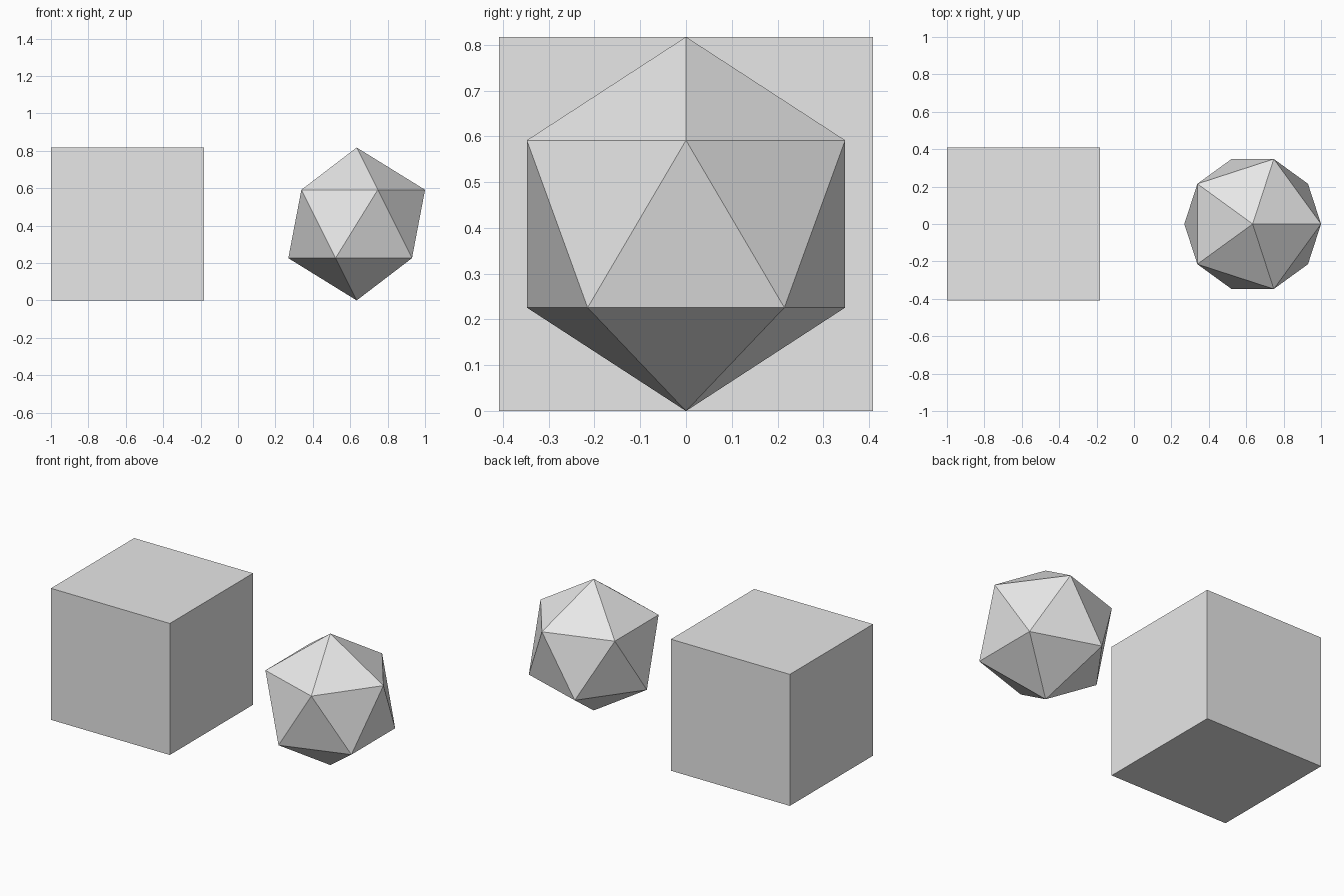
import bpy

default_cube = bpy.data.objects.get("Cube")
if default_cube:
    bpy.data.objects.remove(default_cube, do_unlink=True)

RADIUS = 0.40863        # half the height of both solids
CUBE_X = RADIUS - 1     # cube's outer face sits at x = -1
SPACING = 3 * RADIUS    # distance between the two centres

# Single light grey material
grey = bpy.data.materials.new("light_grey")
grey.use_nodes = True
colour = (0.8, 0.8, 0.8, 1)
grey.diffuse_color = colour
for node in grey.node_tree.nodes:
    if node.type == "BSDF_PRINCIPLED":
        node.inputs["Base Color"].default_value = colour


def finish(name):
    obj = bpy.context.object
    obj.name = obj.data.name = name
    obj.data.materials.append(grey)
    bpy.ops.object.shade_flat()


# Cube block
bpy.ops.mesh.primitive_cube_add(size=2 * RADIUS, location=(CUBE_X, 0, RADIUS))
finish("cube_block")

# Twenty-sided ball
bpy.ops.mesh.primitive_ico_sphere_add(
    subdivisions=1, radius=RADIUS, location=(CUBE_X + SPACING, 0, RADIUS))
finish("faceted_ball")
